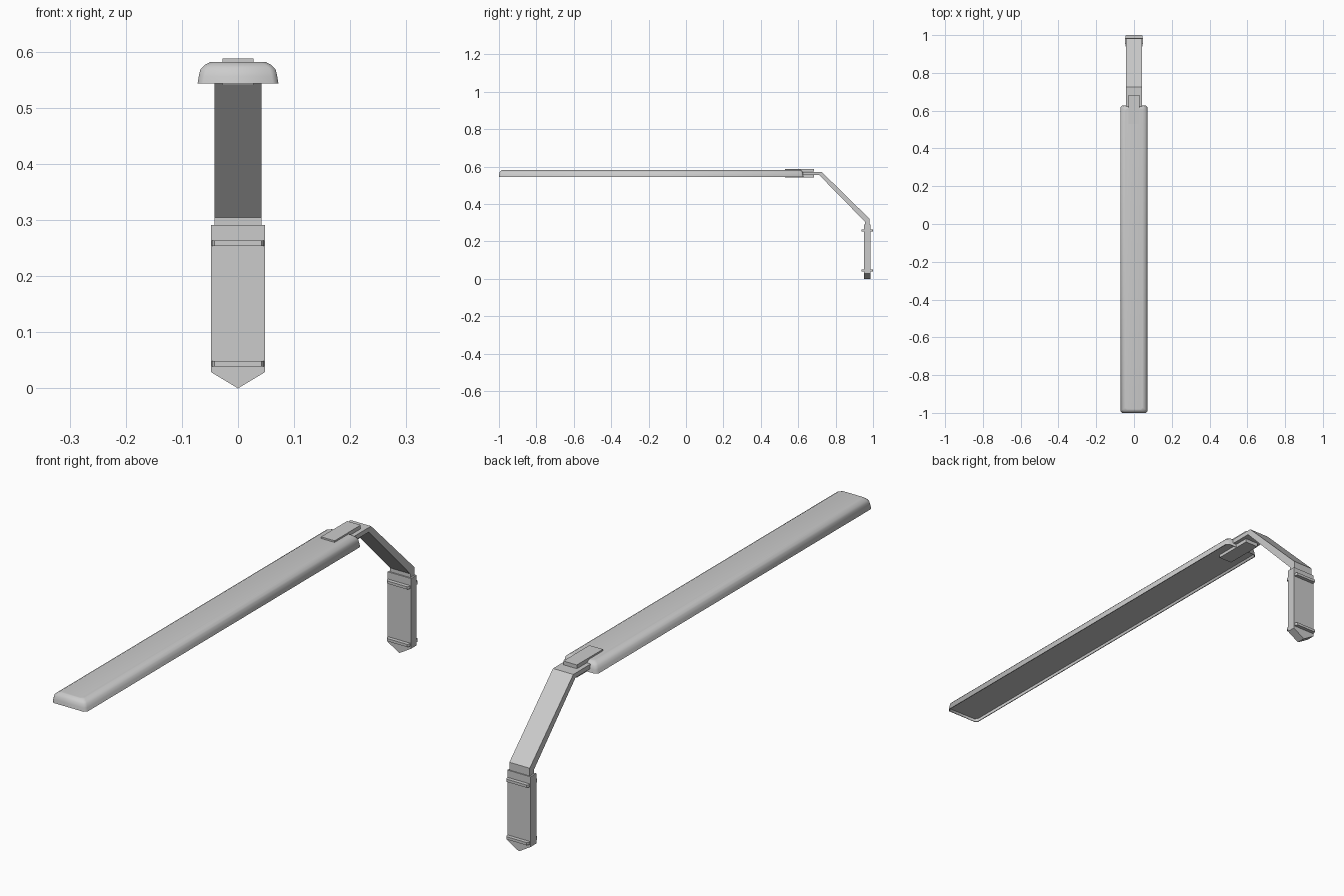
import bpy, bmesh
from mathutils import Vector

cube = bpy.data.objects.get("Cube")
if cube:
    bpy.data.objects.remove(cube, do_unlink=True)

grey = bpy.data.materials.new("satin_grey")
grey.use_nodes = True
grey.diffuse_color = (0.6, 0.6, 0.6, 1)
grey.node_tree.nodes["Principled BSDF"].inputs["Base Color"].default_value = (0.6, 0.6, 0.6, 1)


def finish(name, bm, smooth=False):
    bmesh.ops.recalc_face_normals(bm, faces=bm.faces)
    mesh = bpy.data.meshes.new(name)
    bm.to_mesh(mesh)
    bm.free()
    mesh.materials.append(grey)
    obj = bpy.data.objects.new(name, mesh)
    bpy.context.collection.objects.link(obj)
    if smooth:
        bpy.ops.object.select_all(action="DESELECT")
        obj.select_set(True)
        bpy.context.view_layer.objects.active = obj
        bpy.ops.object.shade_smooth_by_angle(angle=0.9)
    return obj


def prism(name, profile, depth):
    """Extrude a closed outline of 3D points along the depth vector."""
    bm = bmesh.new()
    face = bm.faces.new([bm.verts.new(p) for p in profile])
    new = bmesh.ops.extrude_face_region(bm, geom=[face])["geom"]
    bmesh.ops.translate(bm, verts=[v for v in new if isinstance(v, bmesh.types.BMVert)],
                        vec=Vector(depth))
    return finish(name, bm)


def box(name, lo, hi):
    (x0, y0, z0), (x1, y1, z1) = lo, hi
    return prism(name, [(x0, y0, z0), (x1, y0, z0), (x1, y1, z0), (x0, y1, z0)], (0, 0, z1 - z0))


# Lamp shade: rounded shoulders above, shallow recess with a thin rim below
def ring(bm, inset, z, cut=0.01):
    w, y0, y1 = 0.072 - inset, -1 + inset * 0.7, 0.628 - inset * 0.7
    outline = [(w, y0 + cut), (w, y1 - cut), (w - cut, y1), (cut - w, y1),
               (-w, y1 - cut), (-w, y0 + cut), (cut - w, y0), (w - cut, y0)]
    return [bm.verts.new((x, y, z)) for x, y in outline]


bm = bmesh.new()
levels = [(0.005, 0.553), (0.003, 0.543), (0, 0.543), (0.002, 0.556), (0.005, 0.569),
          (0.012, 0.576), (0.022, 0.5815), (0.027, 0.582)]
rings = [ring(bm, inset, z) for inset, z in levels]
for low, high in zip(rings, rings[1:]):
    for k in range(8):
        n = (k + 1) % 8
        bm.faces.new((low[k], low[n], high[n], high[k]))
bm.faces.new(rings[0])
bm.faces.new(rings[-1])
finish("lamp_shade", bm, smooth=True)

# Clip plates gripping the shade above and below the arm
box("clip_top", (-0.028, 0.53, 0.574), (0.028, 0.684, 0.588))
box("clip_bottom", (-0.028, 0.53, 0.541), (0.028, 0.684, 0.555))

# Bent flat arm
arm = [(0.58, 0.572), (0.725, 0.572), (0.982, 0.32), (0.982, 0.27),
       (0.957, 0.27), (0.957, 0.305), (0.712, 0.555), (0.58, 0.555)]
prism("bent_arm", [(-0.042, y, z) for y, z in arm], (0.084, 0, 0))

# Mounting sleeve with a pointed lower end
sleeve = [(-0.048, 0.291), (-0.048, 0.029), (0, 0), (0.048, 0.029), (0.048, 0.291)]
prism("mounting_sleeve", [(x, 0.952, z) for x, z in sleeve], (0, 0.034, 0))

# Bands around the sleeve, with bevelled ends
for name, z in (("upper_band", 0.254), ("lower_band", 0.039)):
    half = [(0.046, 0.944), (0.042, 0.938), (-0.042, 0.938), (-0.046, 0.944)]
    outline = half + [(x, 1.938 - y) for x, y in reversed(half)]
    prism(name, [(x, y, z) for x, y in outline], (0, 0, 0.01))
